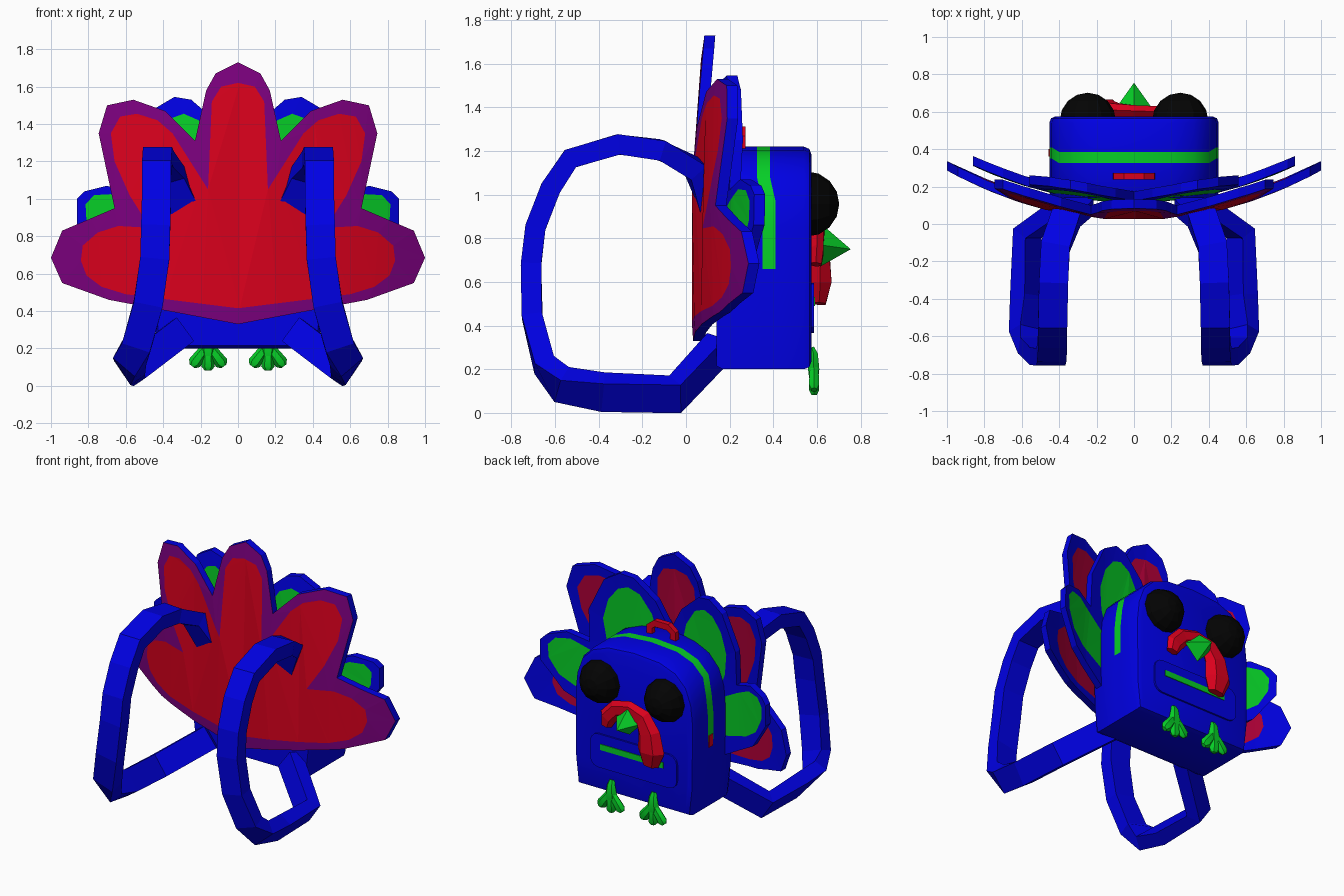
import bpy, bmesh, math
from mathutils import Vector, Matrix
from mathutils.geometry import delaunay_2d_cdt

if "Cube" in bpy.data.objects:
    bpy.data.objects.remove(bpy.data.objects["Cube"])


def material(name, r, g, b):
    m = bpy.data.materials.new(name)
    m.use_nodes = True
    m.diffuse_color = (r, g, b, 1)
    m.node_tree.nodes["Principled BSDF"].inputs["Base Color"].default_value = (r, g, b, 1)
    return m


blue = material("blue", 0, 0, .78)
red = material("red", .7, 0, .012)
purple = material("purple", .2, 0, .21)
green = material("green", .002, .62, .02)
crimson = material("crimson", .45, 0, .04)
black = material("black", .001, .001, .001)


def finish(name, bm, mats, smooth=None):
    bmesh.ops.recalc_face_normals(bm, faces=bm.faces)
    mesh = bpy.data.meshes.new(name)
    bm.to_mesh(mesh)
    bm.free()
    for m in mats:
        mesh.materials.append(m)
    obj = bpy.data.objects.new(name, mesh)
    bpy.context.collection.objects.link(obj)
    if smooth:
        bpy.ops.object.select_all(action='DESELECT')
        obj.select_set(True)
        bpy.context.view_layer.objects.active = obj
        bpy.ops.object.shade_smooth_by_angle(angle=math.radians(smooth))


def mirrored(half):
    return half + [(-x, z) for x, z in reversed(half) if x > 0]


def skin(bm, rings):
    """Join equal rings of points into a closed, capped skin."""
    rows = [[bm.verts.new(p) for p in ring] for ring in rings]
    n = len(rows[0])
    bands = []
    for a, b in zip(rows, rows[1:]):
        bands.append([bm.faces.new((a[i], a[(i + 1) % n], b[(i + 1) % n], b[i])) for i in range(n)])
    bm.faces.new(rows[0])
    bm.faces.new(rows[-1])
    return bands


def sweep(bm, path, widths, depths, sides=6, tilts=None):
    """Sweep an oval (or a box when sides is 4) along a path."""
    pts = [Vector(p) for p in path]
    rings = []
    last = len(pts) - 1
    grow = math.sqrt(2) if sides == 4 else 1
    for i, p in enumerate(pts):
        t = (pts[min(i + 1, last)] - pts[max(i - 1, 0)]).normalized()
        a = math.radians(tilts[i]) if tilts else 0
        w = Vector((math.cos(a), 0, math.sin(a))) if tilts else Vector((0, 1, 0))
        w = (w - t * w.dot(t)).normalized()
        n = t.cross(w)
        ring = []
        for k in range(sides):
            ang = math.tau * (k + .5) / sides
            ring.append(p + w * math.cos(ang) * widths[i] * grow + n * math.sin(ang) * depths[i] * grow)
        rings.append(ring)
    skin(bm, rings)


def box(name, center, size, mat, bevel=0):
    bm = bmesh.new()
    bmesh.ops.create_cube(bm, size=1, matrix=Matrix.Translation(center) @ Matrix.Diagonal((*size, 1)))
    if bevel:
        edges = [e for e in bm.edges if abs(e.verts[0].co.y - e.verts[1].co.y) > .001]
        bmesh.ops.bevel(bm, geom=edges, offset=bevel, segments=3, affect='EDGES', profile=.5)
    finish(name, bm, [mat])


def inside(p, loop):
    """Even-odd test of a point against an outline."""
    hit = False
    for (ax, az), (bx, bz) in zip(loop, loop[1:] + loop[:1]):
        if (az > p.y) != (bz > p.y) and p.x < ax + (p.y - az) * (bx - ax) / (bz - az):
            hit = not hit
    return hit


def fan(name, outer, inner, offset, mats):
    """Curved feather fan; mats: front rim, front panel, back rim, back panel."""
    points, edges = [], []
    rim, panel = mirrored(outer), mirrored(inner)
    # Upright fold lines let the flat outline bend
    folds = [[(k * .2 + .01, 0), (k * .2 + .01, 2)] for k in range(-4, 5)]
    for line in [rim, panel] + folds:
        start, n = len(points), len(line)
        points += [Vector(p) for p in line]
        edges += [(start + i, start + (i + 1) % n) for i in range(n if n > 2 else 1)]
    co, _, tris, *_ = delaunay_2d_cdt(points, edges, [], 0, 1e-5)
    bm = bmesh.new()
    verts = [bm.verts.new((p.x, 0, p.y)) for p in co]
    for tri in tris:
        middle = sum((co[i] for i in tri), Vector((0, 0))) / 3
        if inside(middle, rim):
            bm.faces.new([verts[i] for i in tri]).material_index = int(inside(middle, panel))
    bmesh.ops.delete(bm, geom=[v for v in verts if not v.link_faces], context='VERTS')
    # Thicken, then colour back and sides
    front = set(bm.faces)
    new = bmesh.ops.extrude_face_region(bm, geom=bm.faces[:], use_keep_orig=True)["geom"]
    back = {f for f in new if isinstance(f, bmesh.types.BMFace)}
    for v in new:
        if isinstance(v, bmesh.types.BMVert):
            v.co.y += .05
    for f in bm.faces:
        if f in back:
            f.material_index += 2
        elif f not in front:
            f.material_index = 2
    # Bend into a shallow bowl
    for v in bm.verts:
        v.co.y += offset + .27 * v.co.x ** 2 + .08 * (v.co.z - .8) ** 2
    finish(name, bm, mats)


# Feather fans
fan("large_feather_fan",
    [(0, 1.73), (.12, 1.67), (.17, 1.58), (.23, 1.31), (.39, 1.47), (.56, 1.53), (.7, 1.5),
     (.745, 1.35), (.66, .95), (.94, .83), (1, .685), (.94, .55), (.69, .46), (0, .33)],
    [(0, 1.62), (.09, 1.6), (.14, 1.52), (.16, 1.05), (.35, 1.35), (.43, 1.42), (.54, 1.455),
     (.63, 1.44), (.68, 1.35), (.66, 1.2), (.58, 1.02), (.47, .845), (.64, .855), (.75, .82),
     (.83, .75), (.84, .67), (.81, .59), (.73, .53), (.6, .49), (0, .415)],
    .015, [purple, red, blue, crimson])
fan("small_feather_fan",
    [(0, 1.22), (.1, 1.4), (.25, 1.53), (.34, 1.545), (.45, 1.48), (.56, 1.25), (.56, 1.02),
     (.7, 1.07), (.82, 1.04), (.86, 1), (.86, .86), (.72, .66), (.45, .5), (0, .42)],
    [(0, .9), (.09, 1.15), (.13, 1.3), (.21, 1.42), (.29, 1.455), (.36, 1.43), (.43, 1.34), (.47, 1.2),
     (.45, 1.05), (.36, .85), (.57, .97), (.68, 1.025), (.77, 1.02), (.815, .97), (.81, .88),
     (.75, .77), (.65, .7), (.42, .62), (0, .55)],
    .11, [blue, green, blue, green])

# Bag body with a stripe over the top that drifts back on the sides
profile = mirrored([(0, 1.22), (.2, 1.205), (.32, 1.16), (.4, 1.08), (.44, .97), (.453, .85),
                    (.453, .66), (.45, .38), (.43, .2)])
bm = bmesh.new()
rings = []
for y, s in ((.14, .97), (.17, 1), (.325, 1), (.385, 1), (.54, 1), (.565, .98), (.575, .93)):
    drift = .025 if .3 < y < .4 else 0
    rings.append([(x * s, y + drift * (z < 1), .7 + (z - .7) * s) for x, z in profile])
for f in skin(bm, rings)[2]:
    if f.calc_center_median().z > .66:
        f.material_index = 1
finish("bag_body", bm, [blue, green], 35)

# Front pocket, zipper and zipper tag
box("pocket", (-.01, .572, .48), (.66, .03, .23), blue, .06)
box("pocket_zipper", (0, .588, .51), (.48, .008, .04), green)
box("stripe_tag", (-.453, .38, .66), (.009, .04, .08), red)

# Carry handle
bm = bmesh.new()
arch = [(-.09, .255, 1.19), (-.09, .255, 1.26), (-.05, .255, 1.29),
        (.05, .255, 1.29), (.09, .255, 1.26), (.09, .255, 1.19)]
sweep(bm, arch, [.018] * 6, [.022] * 6, 4)
finish("carry_handle", bm, [red])

# Shoulder straps
strap = [(.29, .1, .96), (.36, .04, 1.12), (.42, -.12, 1.205), (.43, -.31, 1.23), (.435, -.53, 1.165),
         (.435, -.62, 1.03), (.44, -.69, .85), (.445, -.71, .68), (.48, -.705, .44), (.54, -.65, .22),
         (.58, -.57, .13), (.58, -.38, .095), (.57, -.05, .085), (.3, .14, .29)]
tilts = [0] * 9 + [20, 45, 56, 56, 56]
for side, name in ((1, "left_strap"), (-1, "right_strap")):
    bm = bmesh.new()
    sweep(bm, strap, [.078] * 14, [.047] * 14, 4, tilts)
    bmesh.ops.scale(bm, vec=(side, 1, 1), verts=bm.verts)
    finish(name, bm, [blue])

# Eyes and feet
for side, label in ((1, "left"), (-1, "right")):
    bm = bmesh.new()
    place = Matrix.Translation((side * .247, .552, .957)) @ Matrix.Rotation(-math.pi / 2, 4, 'X')
    bmesh.ops.create_uvsphere(bm, u_segments=12, v_segments=8, radius=.15, matrix=place)
    finish(label + "_eye", bm, [black])

    bm = bmesh.new()
    x = side * .16
    sweep(bm, [(x, .575, .3), (x, .585, .27), (x, .585, .2), (x, .585, .16)],
          [.014, .022, .03, .024], [.018, .03, .045, .035])
    for dx, low in ((-.085, .105), (0, .083), (.085, .105)):
        path = [(x + dx * k, .587, .22 + (low - .22) * k) for k in (0, .5, .85, 1)]
        sweep(bm, path, [.02, .025, .027, .014], [.025, .032, .036, .018])
    finish(label + "_foot", bm, [green], 40)

# Beak
bm = bmesh.new()
bmesh.ops.create_cone(bm, cap_ends=True, segments=4, radius1=.1, radius2=0, depth=.14,
                      matrix=Matrix.Translation((0, .685, .77)) @ Matrix.Rotation(-math.pi / 2, 4, 'X'))
for v in bm.verts:
    if v.co.y > .7:
        v.co.z = .75
finish("beak", bm, [green])

# Wattle draped over the beak, longer on one side
bm = bmesh.new()
sweep(bm, [(.19, .595, .68), (.175, .6, .74), (.11, .6, .81), (0, .605, .84), (-.1, .61, .805),
           (-.15, .615, .72), (-.165, .615, .6), (-.155, .61, .5)],
      [.03, .035, .035, .035, .04, .05, .06, .035], [.04, .06, .06, .055, .07, .085, .1, .06])
finish("wattle", bm, [red])
